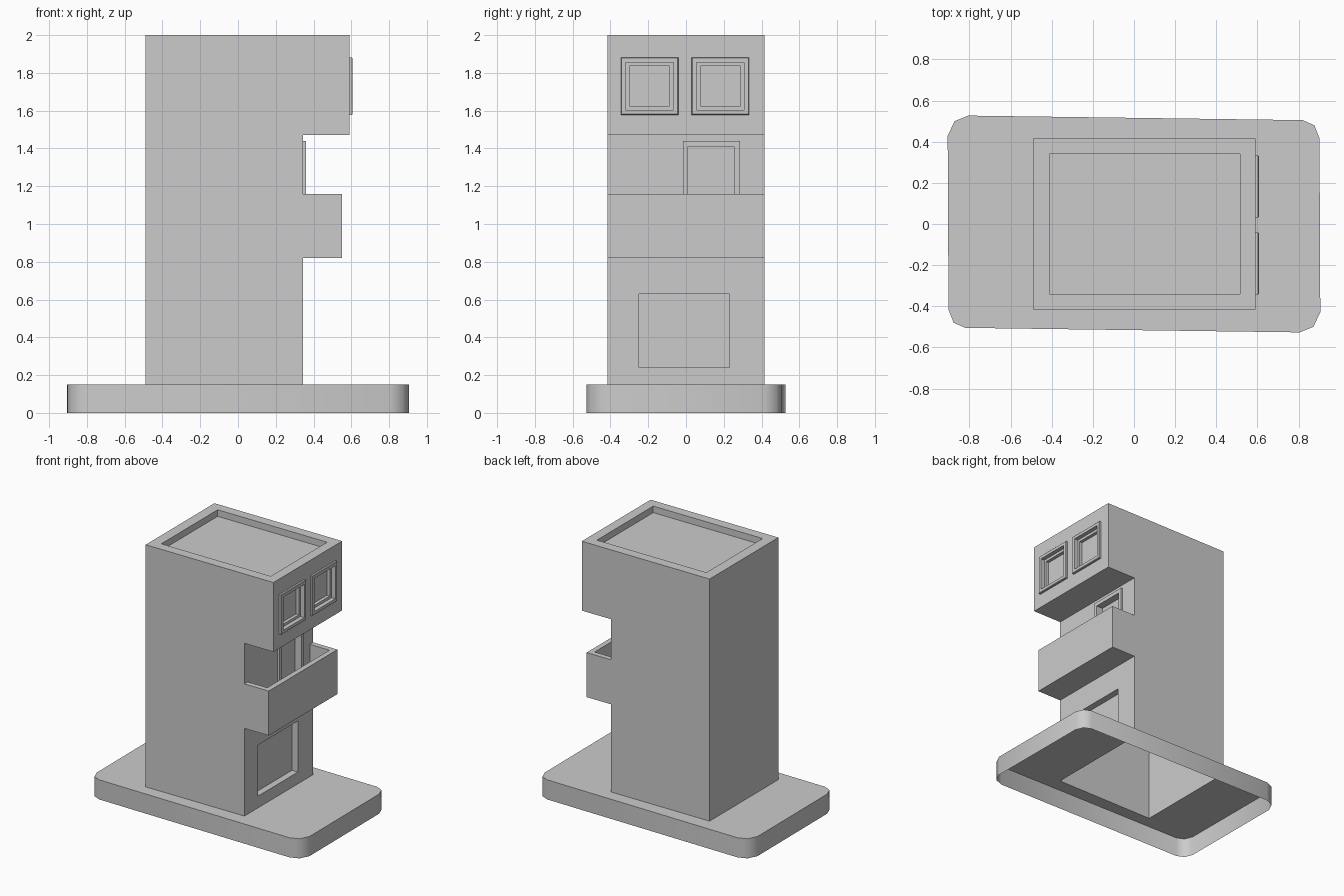
import bpy
from math import radians

if "Cube" in bpy.data.objects:
    bpy.data.objects.remove(bpy.data.objects["Cube"])

W = 0.415                      # half depth of the tower
BACK, WALL, BALC, TOP = -0.49, 0.345, 0.55, 0.59


def make(name, faces):
    """Object from a list of faces given as coordinate tuples; shared points are merged."""
    index, polys = {}, []
    for f in faces:
        polys.append([index.setdefault(tuple(round(c, 4) for c in p), len(index)) for p in f])
    me = bpy.data.meshes.new(name)
    me.from_pydata(list(index), [], polys)
    ob = bpy.data.objects.new(name, me)
    bpy.context.collection.objects.link(ob)
    return ob


def wall(x, y0, y1, z0, z1):
    """Rectangle facing +x; side 0 is the bottom."""
    return [(x, y0, z0), (x, y1, z0), (x, y1, z1), (x, y0, z1)]


def floor(z, x0, x1, y):
    """Rectangle facing up; side 3 is the tower side."""
    return [(x0, -y, z), (x1, -y, z), (x1, y, z), (x0, y, z)]


def nest(loops, skip=None, cap=True):
    """Bridge successive rectangles and close the last one."""
    faces = [(a[i], a[(i + 1) % 4], b[(i + 1) % 4], b[i])
             for a, b in zip(loops, loops[1:]) for i in range(4) if i != skip]
    return faces + ([loops[-1]] if cap else [])


# tower shell: side profile with the open bottom
prof = [(BACK, .15), (WALL, .15), (WALL, .82), (BALC, .82), (BALC, 1.16),
        (WALL, 1.16), (WALL, 1.47), (TOP, 1.47), (TOP, 2), (BACK, 2)]
side = [(x, -W, z) for x, z in prof]
far = [(x, W, z) for x, z in prof]
shell = [side, far[::-1]]
for i in (2, 3, 6, 9):         # balcony underside and front, overhang, back wall
    j = (i + 1) % len(prof)
    shell.append((side[i], far[i], far[j], side[j]))
make("tower_shell", shell)

# sunken roof
make("roof", nest([floor(2, BACK, TOP, W), floor(2, -.41, .515, .34),
                   floor(1.95, -.41, .515, .34)]))

# ground floor wall with recessed opening
opening = (-.25, .23, .24, .63)
make("ground_floor_wall", nest([wall(WALL, -W, W, .15, .82), wall(WALL, *opening),
                                wall(WALL - .05, *opening)]))

# balcony tub, open towards the door
make("balcony", nest([floor(1.16, WALL, BALC, W), floor(1.16, WALL, BALC - .04, W - .04),
                      floor(.87, WALL, BALC - .04, W - .04)], skip=3))

# door wall with raised frame and recessed door
frame, door = (-.015, .285, .87, 1.44), (.01, .255, .87, 1.41)
make("balcony_door_wall", nest([wall(WALL, -W, W, .87, 1.47), wall(WALL, *frame),
                                wall(WALL + .015, *frame), wall(WALL + .015, *door),
                                wall(WALL - .04, *door)], skip=0))

# upper wall: two halves, each with a framed stepped window
for name, y0, y1, c in (("upper_window_left", -W, 0, -.193), ("upper_window_right", 0, W, .182)):
    def ring(x, h):
        return wall(x, c - h, c + h, 1.73 - h, 1.73 + h)
    make(name, nest([wall(TOP, y0, y1, 1.47, 2), ring(TOP, .152), ring(TOP + .013, .152),
                     ring(TOP + .017, .148), ring(TOP + .017, .126), ring(TOP - .015, .126),
                     ring(TOP - .015, .106), ring(TOP - .04, .106)]))

# base slab: slightly skewed rounded rectangle, open below and under the tower
c2 = [(.902, .417), (.877, .48), (.82, .505)]
c3 = [(-.806, .527), (-.872, .50), (-.906, .43)]
c0, c1 = [[(-x, -y) for x, y in c] for c in (c2, c3)]
corners = [c0, c1, c2, c3]
foot = floor(.15, BACK, WALL, W)
slab = []
for k in range(4):
    a, b, n = corners[k], corners[(k + 1) % 4], (k + 1) % 4
    edge = [a[1], a[2], b[0], b[1]]
    slab.append([(x, y, .15) for x, y in edge] + [foot[n], foot[k]])
    for p, q in zip(edge, edge[1:]):
        slab.append([(*p, 0), (*q, 0), (*q, .15), (*p, .15)])
base = make("base_slab", slab)
bpy.context.view_layer.objects.active = base
base.select_set(True)
bpy.ops.object.shade_smooth_by_angle(angle=radians(60))
